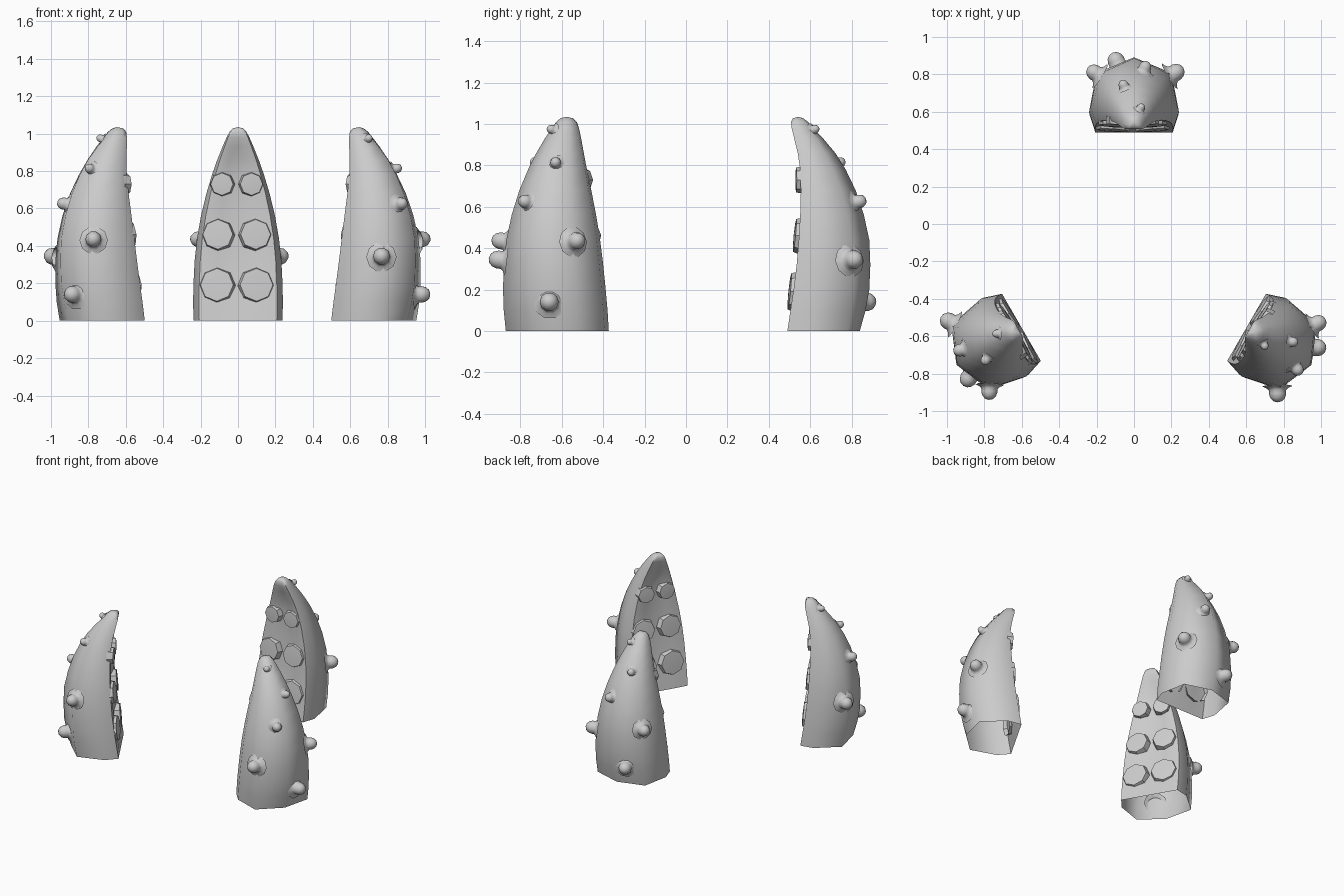
import bpy, bmesh, math
from mathutils import Vector, Matrix
from mathutils.bvhtree import BVHTree

if "Cube" in bpy.data.objects:
    bpy.data.objects.remove(bpy.data.objects["Cube"])

grey = bpy.data.materials.new("grey")
grey.diffuse_color = (0.6, 0.6, 0.6, 1)
grey.use_nodes = True
grey.node_tree.nodes["Principled BSDF"].inputs["Base Color"].default_value = grey.diffuse_color

# Height, half width, inner y, outer y, groove depth
ROWS = [(0, .238, .49, .84, 0), (.1, .24, .505, .858, .01), (.2, .238, .52, .866, .02),
        (.32, .232, .535, .866, .025), (.44, .219, .545, .856, .03), (.56, .198, .552, .83, .03),
        (.68, .169, .555, .79, .03), (.78, .139, .552, .742, .03), (.86, .111, .54, .697, .025),
        (.93, .083, .523, .651, .012), (.98, .061, .511, .613, 0), (1.01, .045, .508, .59, 0),
        (1.028, .027, .517, .567, 0)]
# Cross-section: sideways fraction, depth fraction; flat on the inner side
SECTION = [(-.87, 0), (-.45, 0), (0, 0), (.45, 0), (.87, 0), (1, .27),
           (.84, .83), (0, 1), (-.84, .83), (-1, .27)]
# Ball x, y, z, radius
BUMPS = [(-.09, .86, .14, .045), (.19, .79, .34, .045), (-.18, .79, .43, .042),
         (.05, .81, .62, .033), (-.05, .73, .81, .026), (.03, .61, .97, .021)]
# Sucker x, y, z, radius
SUCKERS = [(.105, .518, .19, .088), (.1, .543, .46, .08), (.078, .55, .73, .06)]
BALL = [(1.8, -.15), (1.25, .1), (1, .4), (1.02, .8), (.85, 1.3), (.5, 1.65), (0, 1.78)]


def body_mesh():
    bm = bmesh.new()
    rings = []
    for z, w, y0, y1, g in ROWS:
        rings.append([bm.verts.new((u * w, y0 + t * (y1 - y0) + (g if u == 0 else 0), z))
                      for u, t in SECTION])
    n = len(SECTION)
    for a, b in zip(rings, rings[1:]):
        for i in range(n):
            j = (i + 1) % n
            bm.faces.new((a[i], a[j], b[j], b[i]))
    tip = bm.verts.new((0, .542, 1.035))
    for i in range(n):
        bm.faces.new((rings[-1][i], rings[-1][(i + 1) % n], tip))
    return bm


def lathe(bm, profile, sides, base, direction):
    """Turn (radius, height) pairs around a direction; the last point is the pole."""
    rot = Vector(direction).to_track_quat('Z', 'Y')
    rings = []
    for r, h in profile[:-1]:
        rings.append([bm.verts.new(base + rot @ Vector((
            r * math.cos(math.tau * k / sides), r * math.sin(math.tau * k / sides), h)))
            for k in range(sides)])
    pole = bm.verts.new(base + rot @ Vector((0, 0, profile[-1][1])))
    for k in range(sides):
        m = (k + 1) % sides
        for a, b in zip(rings, rings[1:]):
            bm.faces.new((a[k], a[m], b[m], b[k]))
        bm.faces.new((rings[-1][k], rings[-1][m], pole))


def middle_y(z):
    for a, b in zip(ROWS, ROWS[1:]):
        if a[0] <= z <= b[0]:
            f = (z - a[0]) / (b[0] - a[0])
            ym = [r[2] + .42 * (r[3] - r[2]) for r in (a, b)]
            return ym[0] + f * (ym[1] - ym[0])


def add(name, bm, turn, angle):
    me = bpy.data.meshes.new(name)
    bm.to_mesh(me)
    me.materials.append(grey)
    ob = bpy.data.objects.new(name, me)
    bpy.context.collection.objects.link(ob)
    # Three tentacles stand around a shared centre
    me.transform(Matrix.Translation((0, -.205, 0)) @ Matrix.Rotation(turn, 4, 'Z')
                 @ Matrix.Translation((0, .205, 0)))
    bpy.ops.object.select_all(action='DESELECT')
    ob.select_set(True)
    bpy.context.view_layer.objects.active = ob
    bpy.ops.object.shade_smooth_by_angle(angle=math.radians(angle))


body = body_mesh()
tree = BVHTree.FromBMesh(body)

# Round bumps on the outer side
bumps = bmesh.new()
for x, y, z, r in BUMPS:
    out = Vector((x, y - middle_y(z), 0))
    rise = .35 * z * out.length
    origin = Vector((0, middle_y(z), z - rise))
    out.z = rise
    out.normalize()
    hit = tree.ray_cast(origin, out)[0]
    lathe(bumps, [(a * r, h * r) for a, h in BALL], 10, hit, out)

# Suckers in mirrored pairs on the flat inner side
suckers = bmesh.new()
for x, y, z, r in SUCKERS:
    for s in (-1, 1):
        lathe(suckers, [(1.12 * r, -.025), (1.05 * r, .004), (r, .018), (0, .022)],
              8, Vector((s * x - .007, y, z)), (s * .06, -1, .1 if z < .6 else 0))

for place, turn in (("back", 0), ("left", math.tau / 3), ("right", -math.tau / 3)):
    add(place + "_tentacle", body, turn, 62)
    add(place + "_bumps", bumps, turn, 60)
    add(place + "_suckers", suckers, turn, 40)
